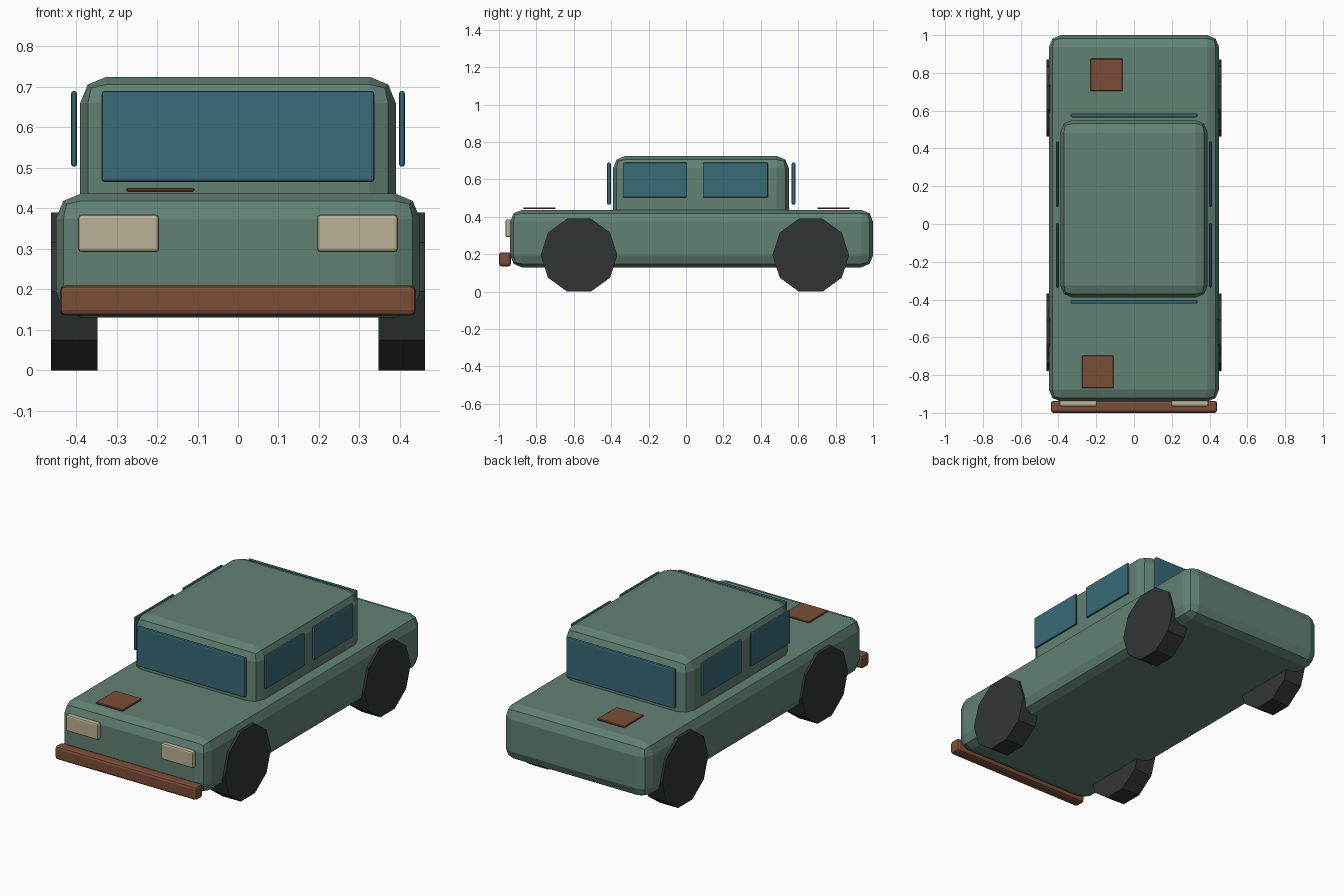
import bpy, bmesh
from math import cos, sin, pi

if "Cube" in bpy.data.objects:
    bpy.data.objects.remove(bpy.data.objects["Cube"])


def material(name, rgb):
    m = bpy.data.materials.new(name)
    m.diffuse_color = (*rgb, 1)
    m.use_nodes = True
    m.node_tree.nodes["Principled BSDF"].inputs["Base Color"].default_value = m.diffuse_color
    return m


GREEN = material("green_paint", (0.12, 0.22, 0.175))
GLASS = material("glass", (0.04, 0.145, 0.19))
RUST = material("rust", (0.2, 0.075, 0.038))
LAMP = material("lamp", (0.5, 0.44, 0.3))
RUBBER = material("rubber", (0.03, 0.036, 0.036))


def finish(bm, name, mat):
    bmesh.ops.recalc_face_normals(bm, faces=bm.faces)
    me = bpy.data.meshes.new(name)
    bm.to_mesh(me)
    bm.free()
    me.materials.append(mat)
    ob = bpy.data.objects.new(name, me)
    bpy.context.collection.objects.link(ob)
    return ob


def box(name, x, y, z, mat, bevel=0.0, segments=2):
    """Box from (min, max) ranges with optionally rounded edges."""
    bm = bmesh.new()
    bmesh.ops.create_cube(bm, size=1)
    for v in bm.verts:
        v.co = [(r[0] + r[1]) / 2 + c * (r[1] - r[0]) for c, r in zip(v.co, (x, y, z))]
    ob = finish(bm, name, mat)
    if bevel:
        mod = ob.modifiers.new("bevel", 'BEVEL')
        mod.width, mod.segments = bevel, segments
    return ob


def wheel(name, x0, x1, y, r=0.205, sides=10):
    bm = bmesh.new()
    zc = r * cos(pi / sides)  # rests on a flat side
    ring = [bm.verts.new((x0, y + r * cos(2 * pi * i / sides), zc + r * sin(2 * pi * i / sides)))
            for i in range(sides)]
    face = bm.faces.new(ring)
    ext = bmesh.ops.extrude_face_region(bm, geom=[face], use_keep_orig=True)
    for v in ext["geom"]:
        if isinstance(v, bmesh.types.BMVert):
            v.co.x = x1
    return finish(bm, name, RUBBER)


# Body and cabin
box("body", (-0.45, 0.45), (-0.94, 1.0), (0.13, 0.437), GREEN, 0.063)
box("cabin", (-0.39, 0.39), (-0.39, 0.55), (0.34, 0.725), GREEN, 0.065)

# Windscreen and rear window
box("windscreen", (-0.337, 0.337), (-0.422, -0.402), (0.465, 0.69), GLASS, 0.008)
box("rear_window", (-0.337, 0.337), (0.565, 0.585), (0.465, 0.69), GLASS, 0.008)

# Parts repeated left and right
for side, s in (("left", -1), ("right", 1)):
    def mirrored(a, b):
        return tuple(sorted((s * a, s * b)))
    for place, y in (("front", (-0.338, 0.006)), ("rear", (0.09, 0.438))):
        box(f"{place}_{side}_window", mirrored(0.398, 0.412), y, (0.503, 0.69), GLASS, 0.006)
    box(f"{side}_headlight", mirrored(0.195, 0.395), (-0.965, -0.935), (0.292, 0.385), LAMP, 0.009)
    for place, y in (("front", -0.572), ("rear", 0.667)):
        wheel(f"{place}_{side}_wheel", s * 0.347, s * 0.462, y)

# Bumper and rust patches
box("bumper", (-0.44, 0.44), (-1.0, -0.936), (0.135, 0.21), RUST, 0.014)
box("bonnet_patch", (-0.276, -0.108), (-0.869, -0.697), (0.441, 0.451), RUST, 0.003, 1)
box("boot_patch", (-0.23, -0.06), (0.703, 0.875), (0.441, 0.451), RUST, 0.003, 1)
